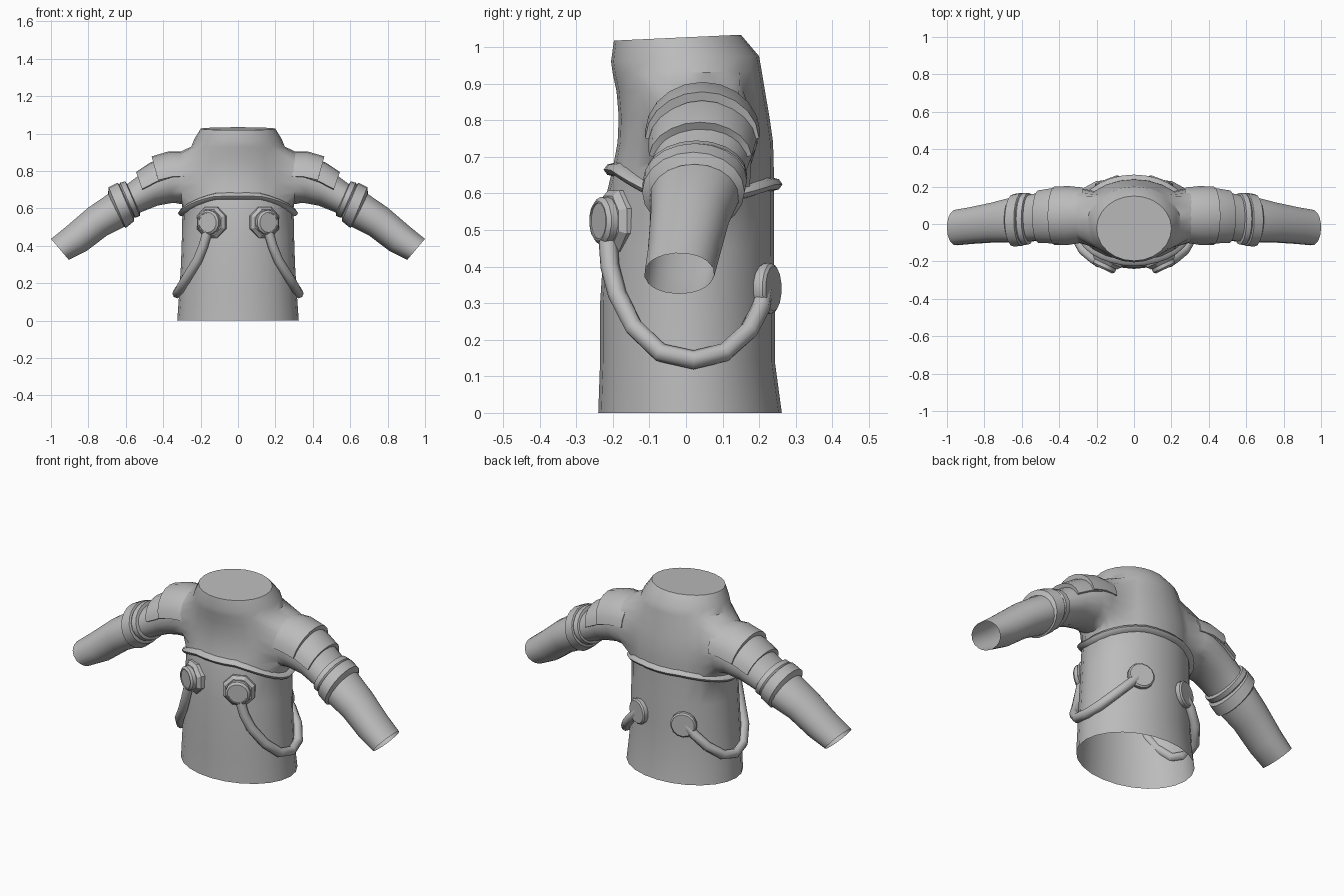
import bpy, bmesh, math
from mathutils import Vector

if "Cube" in bpy.data.objects:
    bpy.data.objects.remove(bpy.data.objects["Cube"])

grey = bpy.data.materials.new("suit_grey")
grey.diffuse_color = (0.5, 0.5, 0.5, 1)
grey.use_nodes = True
grey.node_tree.nodes["Principled BSDF"].inputs["Base Color"].default_value = grey.diffuse_color


def finish(name, bm, mirror=False, angle=35):
    bmesh.ops.recalc_face_normals(bm, faces=bm.faces)
    me = bpy.data.meshes.new(name)
    bm.to_mesh(me)
    bm.free()
    me.materials.append(grey)
    me.polygons.foreach_set("use_smooth", [True] * len(me.polygons))
    me.set_sharp_from_angle(angle=math.radians(angle))
    ob = bpy.data.objects.new(name, me)
    bpy.context.collection.objects.link(ob)
    if mirror:
        ob.modifiers.new("mirror", 'MIRROR').use_mirror_merge = False
    return ob


def section(sec, angles, side=1):
    """Ellipse through a top and a bottom point, angle 0 at the top, 90 at the back."""
    tx, tz, bx, bz, y0, y1 = sec
    c = Vector(((tx + bx) / 2, (y0 + y1) / 2, (tz + bz) / 2))
    up = Vector(((tx - bx) / 2, 0, (tz - bz) / 2))
    pts = [c + up * math.cos(a) + Vector((0, (y1 - y0) / 2 * math.sin(a), 0)) for a in angles]
    return [Vector((p.x * side, p.y, p.z)) for p in pts]


def loft(bm, rings, closed=True):
    """Join rings of vertices with quads."""
    for r, q in zip(rings, rings[1:]):
        n = len(r)
        for i in range(n if closed else n - 1):
            j = (i + 1) % n
            bm.faces.new((r[i], r[j], q[j], q[i]))


# Torso rows: z, half width, front y, back y, tilt
ROWS = [(0, .325, -.24, .262, 0), (.14, .315, -.235, .243, 0), (.3, .305, -.235, .243, 0),
        (.45, .30, -.225, .24, 0), (.60, .297, -.217, .24, 0), (.67, .30, -.2, .24, 0),
        (.74, .30, -.187, .238, 0), (.81, .29, -.184, .228, 0), (.88, .272, -.19, .216, 0),
        (.93, .25, -.2, .207, .02), (.968, .235, -.205, .2, .035), (1.026, .2, -.197, .15, .046)]
SEG = 24
HOLE = (4, 9)   # rows spanned by the arm holes
HALF = 3        # segments on each side of the arm axis


def torso_point(z, a, out=0.0):
    """Point of the torso surface at a height and an angle."""
    for r, q in zip(ROWS, ROWS[1:]):
        if z <= q[0]:
            break
    t = (z - r[0]) / (q[0] - r[0])
    w, y0, y1, k = (r[i] + (q[i] - r[i]) * t for i in range(1, 5))
    y = (y1 - y0) / 2 * math.sin(a)
    return Vector(((w + out) * math.cos(a), (y0 + y1) / 2 + y + out * math.sin(a), z + k * y))


# Arm sections: top x, top z, bottom x, bottom z, front y, back y
ARM = [(.31, .903, .30, .622, -.10, .198), (.40, .862, .345, .63, -.10, .195),
       (.50, .80, .43, .615, -.09, .178), (.60, .725, .53, .575, -.095, .158),
       (.69, .68, .61, .50, -.10, .145), (.80, .605, .70, .455, -.10, .118),
       (.92, .502, .81, .372, -.107, .093), (1.0, .437, .905, .325, -.115, .078)]

# Body: torso shell with bridged sleeves, open hem and cuffs, closed neck
bm = bmesh.new()
rows = [[bm.verts.new(torso_point(r[0], 2 * math.pi * i / SEG)) for i in range(SEG)] for r in ROWS]
for k in range(len(rows) - 1):
    for i in range(SEG):
        near = min((i + .5) % (SEG / 2), SEG / 2 - (i + .5) % (SEG / 2)) < HALF
        if near and HOLE[0] <= k < HOLE[1]:
            continue
        j = (i + 1) % SEG
        bm.faces.new((rows[k][i], rows[k][j], rows[k + 1][j], rows[k + 1][i]))
bm.faces.new(rows[-1])
lo, hi = HOLE
for side in (1, -1):
    col = lambda i: i % SEG if side == 1 else (SEG // 2 - i) % SEG
    rim = [rows[lo][col(i)] for i in range(-HALF, HALF)]
    rim += [rows[k][col(HALF)] for k in range(lo, hi)]
    rim += [rows[hi][col(i)] for i in range(HALF, -HALF, -1)]
    rim += [rows[k][col(-HALF)] for k in range(hi, lo, -1)]
    angs = [math.atan2((v.co.y - .02) / .15, (v.co.z - .765) / .165) for v in rim]
    loft(bm, [rim] + [[bm.verts.new(p) for p in section(s, angs, side)] for s in ARM])
finish("suit_body", bm, angle=40)


def shell(name, secs, reach=None, n=20, thick=0):
    """Mirrored loft around the arm; reach limits it to an arc over the top."""
    bm = bmesh.new()
    if reach:
        angs = [math.radians(-reach + 2 * reach * i / n) for i in range(n + 1)]
    else:
        angs = [2 * math.pi * i / n for i in range(n)]
    loft(bm, [[bm.verts.new(p) for p in section(s, angs)] for s in secs], not reach)
    if thick:
        bmesh.ops.recalc_face_normals(bm, faces=bm.faces)
        bmesh.ops.solidify(bm, geom=bm.faces[:], thickness=thick)
    finish(name, bm, True, 30)


# Layered shoulder pads
shell("upper_shoulder_pad", [(.27, .905, .28, .63, -.10, .195), (.37, .905, .33, .625, -.112, .203),
                             (.462, .878, .39, .615, -.112, .2)], 88, 10, .025)
shell("lower_shoulder_pad", [(.38, .875, .35, .63, -.102, .197), (.47, .845, .40, .62, -.104, .192),
                             (.545, .795, .475, .595, -.102, .18)], 85, 10, .025)

# Stepped elbow bands
shell("elbow_band", [(.59, .725, .525, .58, -.09, .155), (.603, .745, .525, .56, -.11, .167),
                     (.63, .737, .548, .55, -.112, .167), (.635, .727, .555, .553, -.107, .162),
                     (.643, .737, .555, .532, -.118, .167), (.692, .713, .60, .495, -.12, .16),
                     (.695, .68, .613, .505, -.098, .143)])

# Chest piping: high in front, low under the arms
bm = bmesh.new()
PROFILE = [(-.01, -.02), (.014, -.014), (.024, 0), (.014, .014), (-.01, .02)]
rings = []
for i in range(32):
    a = 2 * math.pi * i / 32
    s = math.sin(a)
    z = .575 + (.09 if s < 0 else .05) * min(1, abs(s) * 1.08) ** 1.5
    rings.append([bm.verts.new(torso_point(z, a, o) + Vector((0, 0, d))) for o, d in PROFILE])
loft(bm, rings + rings[:1])
finish("chest_piping", bm, angle=50)


def knob(name, pos, normal, steps, n):
    """Turned knob: (radius, height) steps along the normal."""
    bm = bmesh.new()
    rot = Vector(normal).to_track_quat('Z', 'Y')
    rings = [[bm.verts.new(Vector(pos) + rot @ Vector((r * math.cos(t), r * math.sin(t), h)))
              for t in (2 * math.pi * (i + .5) / n for i in range(n))] for r, h in steps]
    loft(bm, rings)
    bm.faces.new(rings[-1])
    finish(name, bm, True, 30)


# Front valves on octagonal flanges, and plain back valves
FRONT_N = (.43, -.9, 0)
knob("front_valve_flange", (.14, -.187, .525), FRONT_N, [(.09, -.035), (.09, .012), (.074, .03)], 8)
knob("front_valve", (.14, -.187, .525), FRONT_N,
     [(.066, 0), (.066, .05), (.055, .06), (.05, .06), (.05, .056)], 14)
knob("back_valve", (.135, .205, .34), (.35, .93, 0), [(.055, -.02), (.07, .012), (.07, .03), (.062, .037)], 14)

# Hoses from the front valves round the sides to the back valves
PATH = [(.165, -.213, .47), (.185, -.208, .40), (.215, -.188, .325), (.27, -.143, .235), (.312, -.07, .165),
        (.325, .02, .145), (.307, .105, .165), (.255, .172, .225), (.195, .205, .29), (.15, .212, .34)]
pts = [Vector(p) for p in PATH]
bm = bmesh.new()
rings = []
for i, p in enumerate(pts):
    t = (pts[min(i + 1, len(pts) - 1)] - pts[max(i - 1, 0)]).normalized()
    u = Vector((p.x, p.y, 0)).normalized()
    u = (u - t * u.dot(t)).normalized()
    v = t.cross(u)
    rings.append([bm.verts.new(p + .026 * (u * math.cos(k * math.pi / 4) + v * math.sin(k * math.pi / 4)))
                  for k in range(8)])
loft(bm, rings)
finish("side_hose", bm, True, 60)
